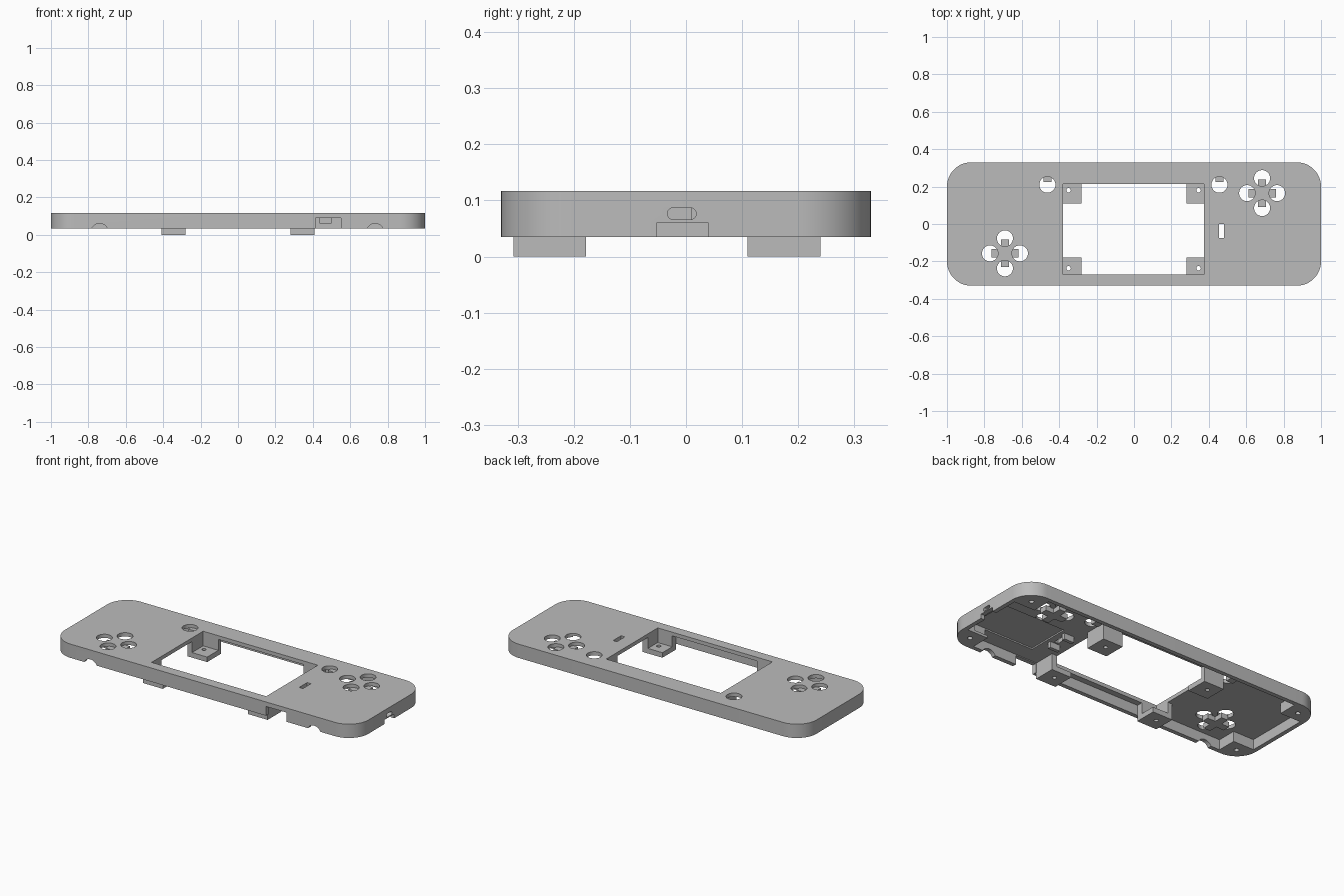
import bpy
import bmesh
from math import cos, sin, pi

old = bpy.data.objects.get("Cube")
if old:
    bpy.data.objects.remove(old)

grey = bpy.data.materials.new("plain grey")
grey.use_nodes = True
grey.diffuse_color = (0.5, 0.5, 0.5, 1)
grey.node_tree.nodes["Principled BSDF"].inputs["Base Color"].default_value = (0.5, 0.5, 0.5, 1)

RIM, CEIL, TOP = 0.035, 0.095, 0.117
X, Y = 1.0, 0.33


def prism(name, pts, lo, hi, axis="z"):
    """Extrude a closed outline along one axis."""
    place = {"z": lambda a, b, c: (a, b, c),
             "y": lambda a, b, c: (a, c, b),
             "x": lambda a, b, c: (c, a, b)}[axis]
    bm = bmesh.new()
    face = bm.faces.new([bm.verts.new(place(a, b, lo)) for a, b in pts])
    ext = bmesh.ops.extrude_face_region(bm, geom=[face])
    move = place(0, 0, hi - lo)
    bmesh.ops.translate(bm, vec=move, verts=[v for v in ext["geom"] if isinstance(v, bmesh.types.BMVert)])
    bmesh.ops.recalc_face_normals(bm, faces=bm.faces)
    mesh = bpy.data.meshes.new(name)
    bm.to_mesh(mesh)
    bm.free()
    mesh.materials.append(grey)
    ob = bpy.data.objects.new(name, mesh)
    bpy.context.collection.objects.link(ob)
    return ob


def rect(x0, x1, y0, y1):
    return [(x0, y0), (x1, y0), (x1, y1), (x0, y1)]


def box(name, x0, x1, y0, y1, z0, z1):
    return prism(name, rect(x0, x1, y0, y1), z0, z1)


def circle(x, y, r, n=32):
    return [(x + r * cos(2 * pi * i / n), y + r * sin(2 * pi * i / n)) for i in range(n)]


def rounded(x0, x1, y0, y1, r, n=12):
    pts = []
    corners = [(x1 - r, y1 - r), (x0 + r, y1 - r), (x0 + r, y0 + r), (x1 - r, y0 + r)]
    for q, (cx, cy) in enumerate(corners):
        for i in range(n + 1):
            a = pi / 2 * (q + i / n)
            pts.append((cx + r * cos(a), cy + r * sin(a)))
    return pts


def plus(cx, cy, ax, ay, bx, by):
    """Plus-shaped outline: reach ax, ay with inner corners at bx, by."""
    quad = [(ax, by), (bx, by), (bx, ay)]
    out = []
    for sx, sy in ((1, 1), (-1, 1), (-1, -1), (1, -1)):
        part = quad if sx * sy > 0 else quad[::-1]
        out += [(cx + sx * px, cy + sy * py) for px, py in part]
    return out


def cut(ob, cutters):
    for c in cutters:
        c.hide_render = True
        mod = ob.modifiers.new("cut", "BOOLEAN")
        mod.operation, mod.solver, mod.object = "DIFFERENCE", "EXACT", c
    bpy.context.view_layer.update()
    dg = bpy.context.evaluated_depsgraph_get()
    mesh = bpy.data.meshes.new_from_object(ob.evaluated_get(dg))
    ob.modifiers.clear()
    ob.data = mesh
    for c in cutters:
        bpy.data.objects.remove(c)


# Shell, hollow from below with solid corners for the screws
shell = prism("shell", rounded(-X, X, -Y, Y, 0.13), RIM, TOP)
cuts = [prism("cavity", plus(0, 0, 0.975, 0.305, 0.84, 0.19), 0, CEIL)]
cuts.append(box("screen_cut", -0.38, 0.375, -0.27, 0.215, 0, 0.2))
cuts.append(box("slider_cut", 0.455, 0.48, -0.075, 0, 0, 0.2))
cuts.append(box("board_recess", 0.52, 0.93, -0.21, 0.05, 0.05, CEIL + 0.008))

# Button holes
pads = {"right_pad": (0.685, 0.165), "left_pad": (-0.69, -0.157)}
singles = {"left_small": (-0.463, 0.21), "right_small": (0.457, 0.21)}
holes = list(singles.values())
for cx, cy in pads.values():
    holes += [(cx + 0.08 * dx, cy + 0.08 * dy) for dx, dy in ((1, 0), (-1, 0), (0, 1), (0, -1))]
cuts += [prism("button_cut", circle(x, y, 0.043), 0.07, 0.2) for x, y in holes]

# Screw holes in the corners
cuts += [prism("screw_cut", circle(sx * 0.91, sy * 0.25, 0.014, 16), 0, 0.085)
         for sx in (-1, 1) for sy in (-1, 1)]

# Openings through the front and right walls
cuts += [prism("arc_cut", circle(x, 0.015, 0.046), -0.4, -0.29, "y") for x in (-0.74, 0.733)]
cuts.append(box("front_notch", 0.415, 0.55, -0.4, -0.29, 0, 0.09))
cuts.append(box("side_notch", 0.95, 1.1, -0.053, 0.04, 0, 0.06))
cuts.append(prism("port_cut", rounded(-0.033, 0.018, 0.066, 0.087, 0.01, 5), 0.95, 1.1, "x"))
cut(shell, cuts)

# Screen posts: corner blocks with a low ledge inside the window
for side, x0, x1, hx in (("right", -0.41, -0.28, -0.35), ("left", 0.28, 0.41, 0.345)):
    for end, y0, y1, hy in (("front", -0.307, -0.178, -0.237), ("back", 0.11, 0.24, 0.18)):
        post = box(f"{end}_{side}_post", x0, x1, y0, y1, 0, CEIL + 0.005)
        cut(post, [box("ledge_cut", -0.38, 0.375, -0.27, 0.215, 0.03, 0.2),
                   prism("post_hole", circle(hx, hy, 0.012, 16), -0.1, 0.2)])

# Cross supports and stops under the buttons
for name, (cx, cy) in pads.items():
    prism(name + "_cross", plus(cx, cy, 0.073, 0.073, 0.022, 0.022), 0.068, CEIL + 0.003)
for name, (x, y) in singles.items():
    box(name + "_stop", x - 0.022, x + 0.022, y + 0.015, y + 0.055, 0.068, CEIL + 0.003)

# Slider guides
for i, y in enumerate((-0.105, 0.01)):
    box(f"slider_guide_{i + 1}", 0.435, 0.5, y, y + 0.02, 0.06, CEIL + 0.003)

# Smooth the rounded walls while keeping hard edges
for ob in bpy.context.scene.objects:
    ob.select_set(ob.type == "MESH" and ob.name == "shell")
bpy.context.view_layer.objects.active = shell
bpy.ops.object.shade_smooth_by_angle(angle=0.5)
